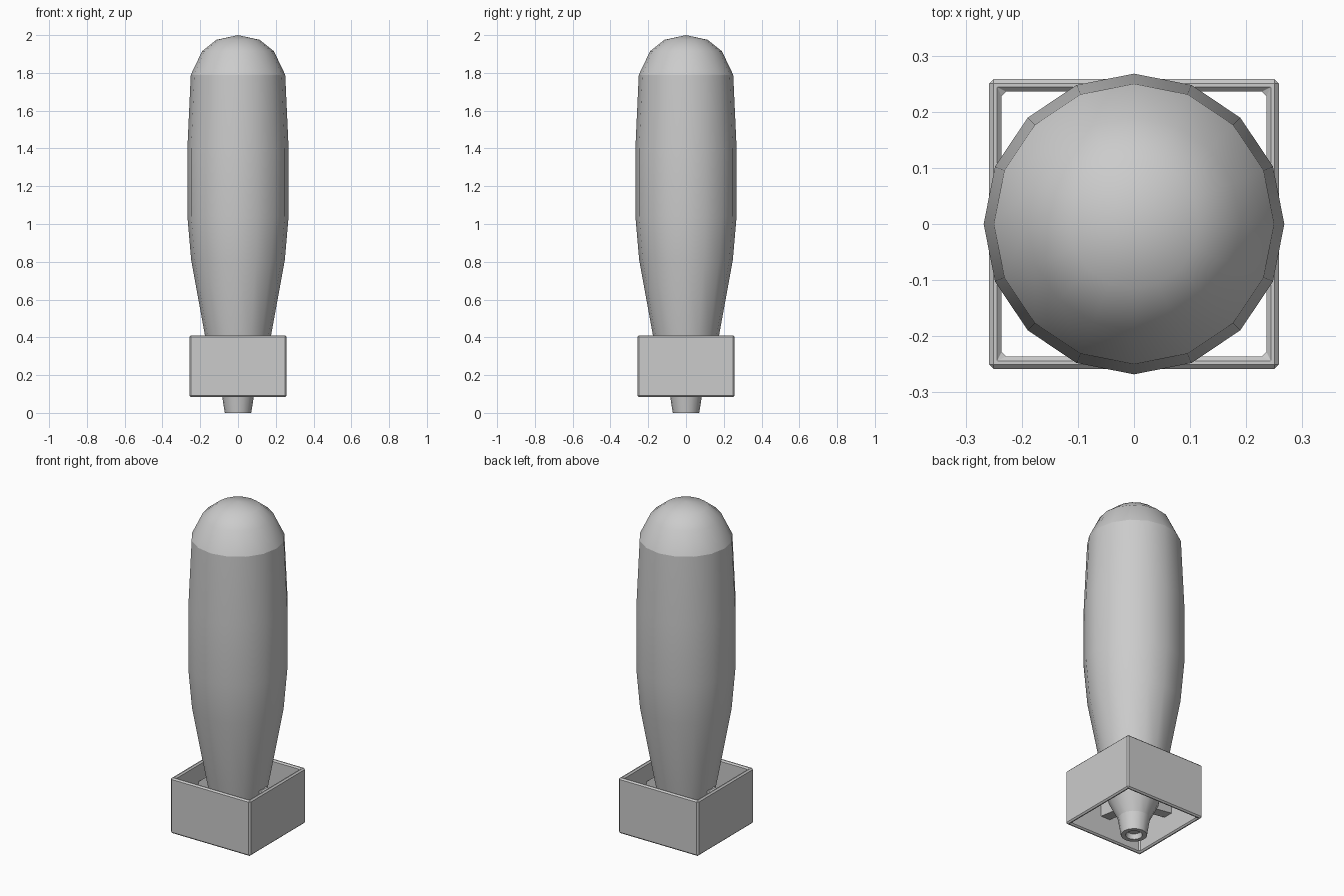
import bpy, bmesh
from math import sin, cos, pi
from mathutils import Matrix

cube = bpy.data.objects.get("Cube")
if cube:
    bpy.data.objects.remove(cube, do_unlink=True)

grey = bpy.data.materials.new("plain grey")
grey.use_nodes = True
color = (0.6, 0.6, 0.6, 1)
grey.diffuse_color = color
grey.node_tree.nodes["Principled BSDF"].inputs["Base Color"].default_value = color


def finish(bm, name):
    bmesh.ops.recalc_face_normals(bm, faces=bm.faces)
    mesh = bpy.data.meshes.new(name)
    bm.to_mesh(mesh)
    bm.free()
    mesh.materials.append(grey)
    obj = bpy.data.objects.new(name, mesh)
    bpy.context.collection.objects.link(obj)
    return obj


def lathe(name, profile, sides=16, creases=()):
    """Revolve (radius, z) points; creases are profile indices kept sharp."""
    bm = bmesh.new()
    rings = []
    for r, z in profile:
        if r == 0:
            rings.append([bm.verts.new((0, 0, z))] * sides)
        else:
            rings.append([bm.verts.new((r * cos(2 * pi * i / sides),
                                        r * sin(2 * pi * i / sides), z))
                          for i in range(sides)])
    for a, b in zip(rings, rings[1:]):
        for i in range(sides):
            j = (i + 1) % sides
            corners = list(dict.fromkeys((a[i], a[j], b[j], b[i])))
            bm.faces.new(corners).smooth = True
    for k in creases:
        for i in range(sides):
            bm.edges.get((rings[k][i], rings[k][(i + 1) % sides])).smooth = False
    return finish(bm, name)


# Casing with rounded nose, tapered tail and hollow end
lathe("casing", [(0, 2.0), (0.115, 1.975), (0.19, 1.915), (0.25, 1.79),
                 (0.268, 1.4), (0.268, 1.04), (0.248, 0.81), (0.175, 0.41),
                 (0.135, 0.2), (0.086, 0.1), (0.07, 0), (0.045, 0),
                 (0.04, 0.03), (0, 0.03)],
      creases=(3, 8, 9, 10, 11, 12))

# Open square tail shroud
bm = bmesh.new()
outer, inner, low, high = 0.258, 0.236, 0.085, 0.41
signs = [(-1, -1), (1, -1), (1, 1), (-1, 1)]
loops = [[bm.verts.new((sx * h, sy * h, z)) for sx, sy in signs]
         for h, z in ((outer, low), (outer, high), (inner, high), (inner, low))]
for k in range(4):
    a, b = loops[k], loops[(k + 1) % 4]
    for i in range(4):
        j = (i + 1) % 4
        bm.faces.new((a[i], a[j], b[j], b[i]))
shroud = finish(bm, "tail_shroud")
bevel = shroud.modifiers.new("edge chamfer", 'BEVEL')
bevel.width = 0.008
bevel.segments = 1

# Four struts joining casing and shroud
strut_side = [(0.09, 0.19), (0.242, 0.21), (0.242, 0.30), (0.17, 0.36), (0.09, 0.36)]
half_thickness = 0.03
for i, side in enumerate(("left", "back", "right", "front")):
    bm = bmesh.new()
    face = bm.faces.new([bm.verts.new((x, -half_thickness, z)) for x, z in strut_side])
    out = bmesh.ops.extrude_face_region(bm, geom=[face])
    moved = [v for v in out["geom"] if isinstance(v, bmesh.types.BMVert)]
    bmesh.ops.translate(bm, verts=moved, vec=(0, 2 * half_thickness, 0))
    bmesh.ops.transform(bm, matrix=Matrix.Rotation(i * pi / 2, 4, 'Z'), verts=bm.verts)
    finish(bm, side + "_strut")
